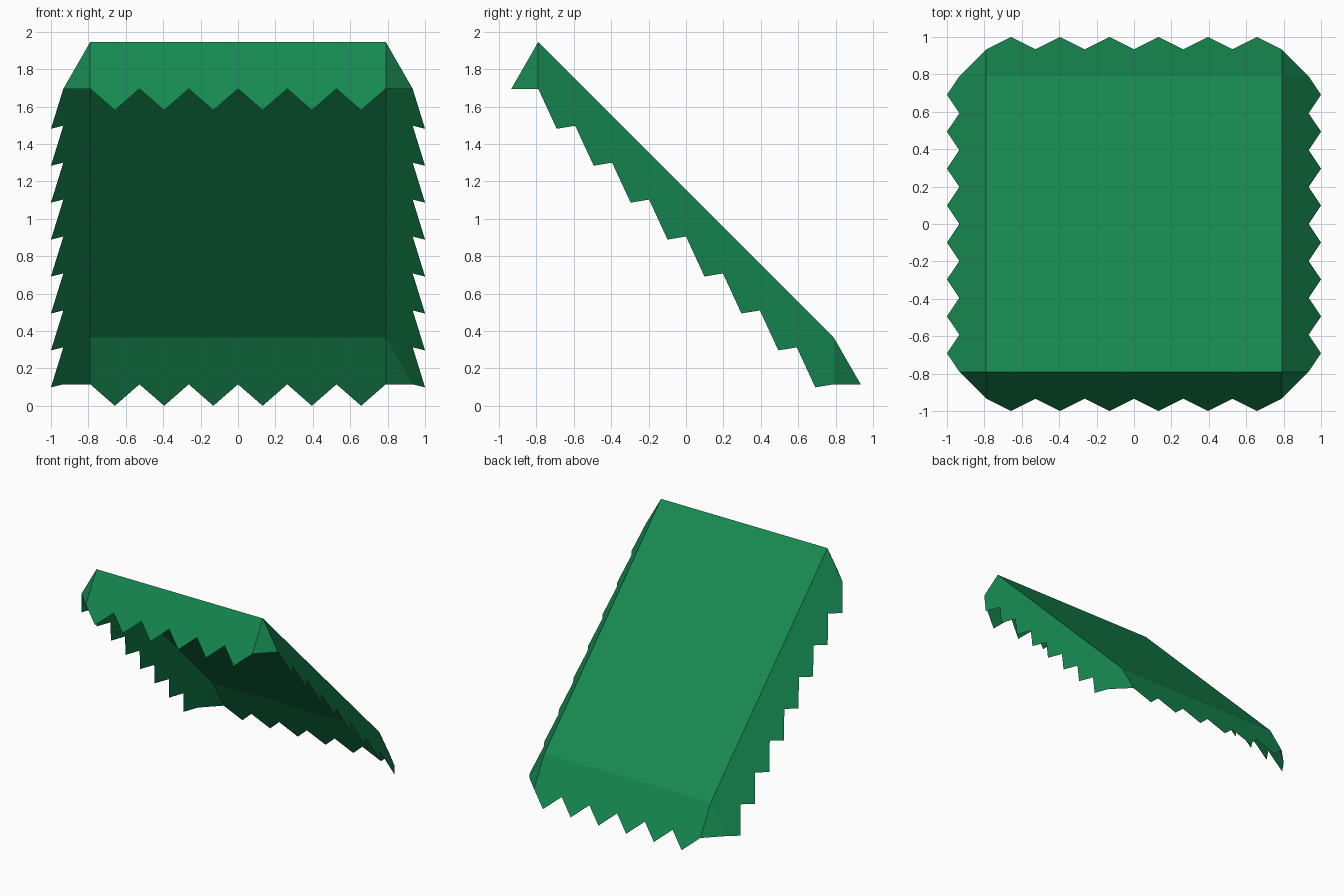
import bpy
from mathutils import Vector

if "Cube" in bpy.data.objects:
    bpy.data.objects.remove(bpy.data.objects["Cube"])

R = 0.79                      # half width of the sloped panel
HIGH, LOW = 1.945, 0.365      # panel height at front and back
SPREAD, DROP = 0.21, 0.365    # valance reach at the tooth tips
VALLEY = 0.685                # fraction of the reach at the notches

mat = bpy.data.materials.new("green_canvas")
mat.diffuse_color = (0.008, 0.25, 0.082, 1)
mat.use_nodes = True
mat.node_tree.nodes["Principled BSDF"].inputs["Base Color"].default_value = mat.diffuse_color


def sheet(name, pts):
    """Single flat sheet whose normal faces up and outward."""
    pts = [Vector(p) for p in pts]
    me = bpy.data.meshes.new(name)
    me.from_pydata(pts, [], [list(range(len(pts)))])
    me.update()
    if me.polygons[0].normal.z < 0:
        me.flip_normals()
    me.materials.append(mat)
    ob = bpy.data.objects.new(name, me)
    bpy.context.collection.objects.link(ob)
    return ob


def reach(dx, dy):
    return Vector((dx * SPREAD, dy * SPREAD, -DROP))


def valance(name, a, b, out, teeth):
    """Flared strip hanging from edge a-b with a zigzag hem."""
    hem = []
    for i in range(2 * teeth + 1):
        p = a.lerp(b, i / (2 * teeth))
        hem.append(p + out * (1 if i % 2 else VALLEY))
    return sheet(name, [b, a] + hem)


fl, fr = Vector((-R, -R, HIGH)), Vector((R, -R, HIGH))
bl, br = Vector((-R, R, LOW)), Vector((R, R, LOW))

# Main sloped canvas
sheet("canopy_panel", [fl, fr, br, bl])

# Toothed valances on all four edges
valance("front_valance", fl, fr, reach(0, -1), 6)
valance("back_valance", bl, br, reach(0, 1), 6)
valance("left_valance", fl, bl, reach(-1, 0), 8)
valance("right_valance", fr, br, reach(1, 0), 8)

# Triangular corner gussets
for name, c, sx, sy in (("front_left", fl, -1, -1), ("front_right", fr, 1, -1),
                        ("back_left", bl, -1, 1), ("back_right", br, 1, 1)):
    sheet(name + "_gusset",
          [c, c + reach(sx, 0) * VALLEY, c + reach(0, sy) * VALLEY])
